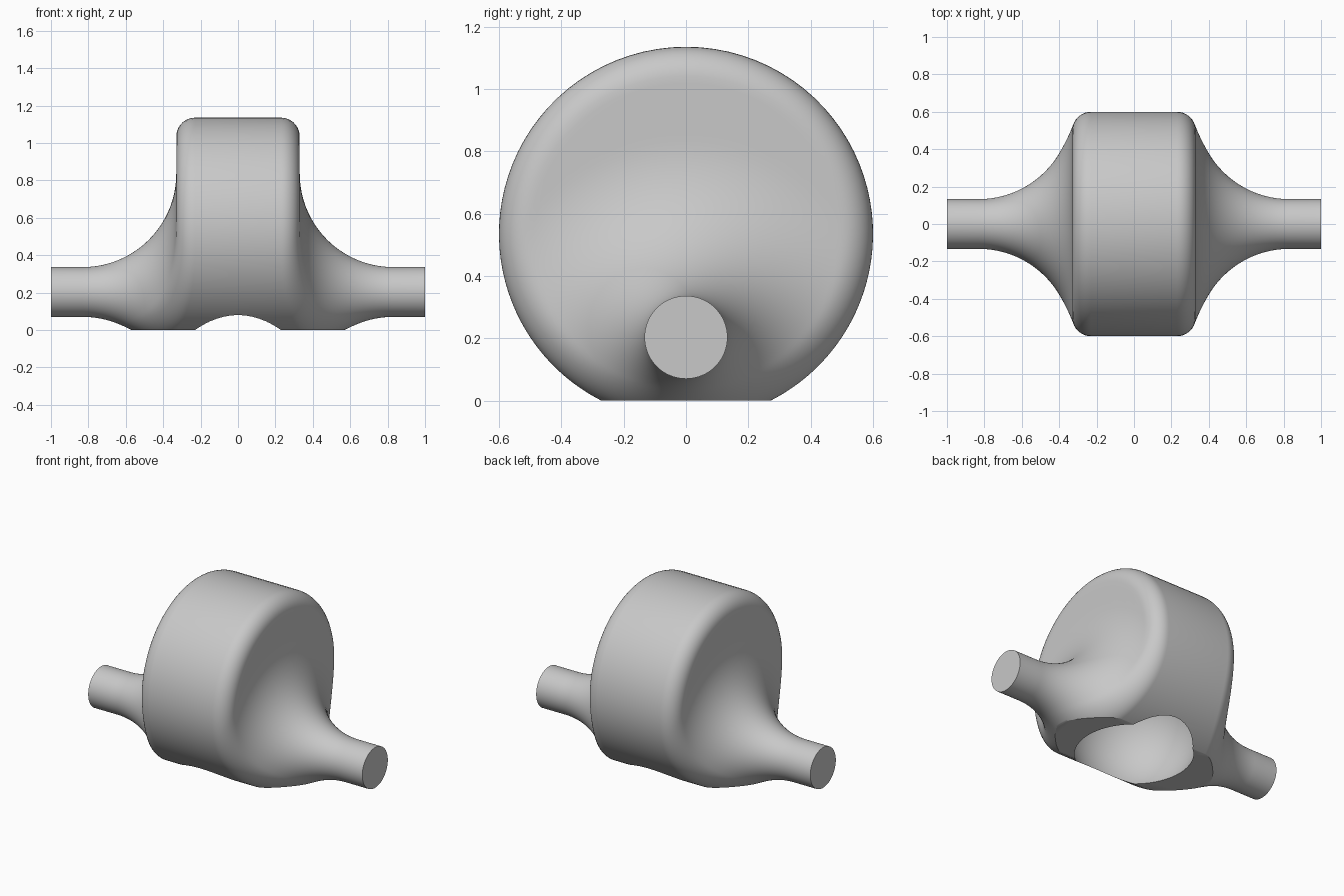
import bpy, bmesh, math

if "Cube" in bpy.data.objects:
    bpy.data.objects.remove(bpy.data.objects["Cube"])

RD, ZD = 0.6, 0.535          # drum radius and axis height
RS, ZS = 0.133, 0.203        # shaft radius and axis height
HALF, ROUND = 0.33, 0.1      # drum half width, rim rounding
FR, FX = 0.5, 0.83           # flare radius and where it leaves the shaft
SEG, RINGS = 128, 36


def side_height(y, z, r):
    """Outward x of the side wall: flat wall plus flare, rounded off at the rim."""
    k = min(1.0, max(0.0, (RS + FR - r) / FR))
    x = max(HALF, FX - FR * math.sqrt(1 - k * k))
    s = max(0.0, RD - math.hypot(y, z - ZD))
    if s < ROUND:
        x -= ROUND - math.sqrt(max(0.0, ROUND ** 2 - (ROUND - s) ** 2))
    return x


def rim_distance(a):
    """Distance from the shaft axis to the drum rim along angle a."""
    d = ZD - ZS
    return d * math.sin(a) + math.sqrt(RD ** 2 - (d * math.cos(a)) ** 2)


def build_side(bm, sign):
    """Shaft, flare and drum wall on one side; returns the rim loop."""
    rings = [[]]
    angles = [2 * math.pi * i / SEG for i in range(SEG)]
    for a in angles:
        rings[0].append(bm.verts.new((sign, RS * math.cos(a), ZS + RS * math.sin(a))))
    for k in range(RINGS + 1):
        t = (1 - math.cos(math.pi * k / RINGS)) / 2
        ring = []
        for a in angles:
            r = RS + (rim_distance(a) - RS) * t
            y, z = r * math.cos(a), ZS + r * math.sin(a)
            ring.append(bm.verts.new((sign * side_height(y, z, r), y, z)))
        rings.append(ring)
    bm.faces.new(rings[0])
    for p, q in zip(rings, rings[1:]):
        join(bm, p, q)
    return rings[-1]


def join(bm, p, q):
    for i in range(SEG):
        j = (i + 1) % SEG
        bm.faces.new((p[i], p[j], q[j], q[i]))


# Drum with flared shafts, both sides joined at the rim
bm = bmesh.new()
join(bm, build_side(bm, 1), build_side(bm, -1))

# Flat foot
cut = bmesh.ops.bisect_plane(bm, geom=bm.verts[:] + bm.edges[:] + bm.faces[:],
                             plane_co=(0, 0, 0), plane_no=(0, 0, 1), clear_inner=True)
edges = [e for e in cut["geom_cut"] if isinstance(e, bmesh.types.BMEdge)]
bmesh.ops.holes_fill(bm, edges=edges, sides=0)
bmesh.ops.recalc_face_normals(bm, faces=bm.faces[:])
mesh = bpy.data.meshes.new("drum_with_shafts")
bm.to_mesh(mesh)
bm.free()
body = bpy.data.objects.new("drum_with_shafts", mesh)
bpy.context.collection.objects.link(body)

grey = bpy.data.materials.new("light_grey")
grey.diffuse_color = (0.58, 0.58, 0.58, 1)
grey.use_nodes = True
grey.node_tree.nodes["Principled BSDF"].inputs["Base Color"].default_value = grey.diffuse_color
mesh.materials.append(grey)

# Ball socket opening through the foot
bpy.ops.mesh.primitive_uv_sphere_add(segments=64, ring_count=32, radius=0.41,
                                     location=(0, 0, ZS))
cutter = bpy.context.object
cutter.name = "socket_cutter"
cutter.data.materials.append(grey)
mod = body.modifiers.new("socket", 'BOOLEAN')
mod.operation, mod.solver, mod.object = 'DIFFERENCE', 'EXACT', cutter
bpy.ops.object.select_all(action='DESELECT')
body.select_set(True)
bpy.context.view_layer.objects.active = body
bpy.ops.object.modifier_apply(modifier=mod.name)
bpy.data.objects.remove(cutter)
bpy.ops.object.shade_smooth_by_angle(angle=math.radians(30))
